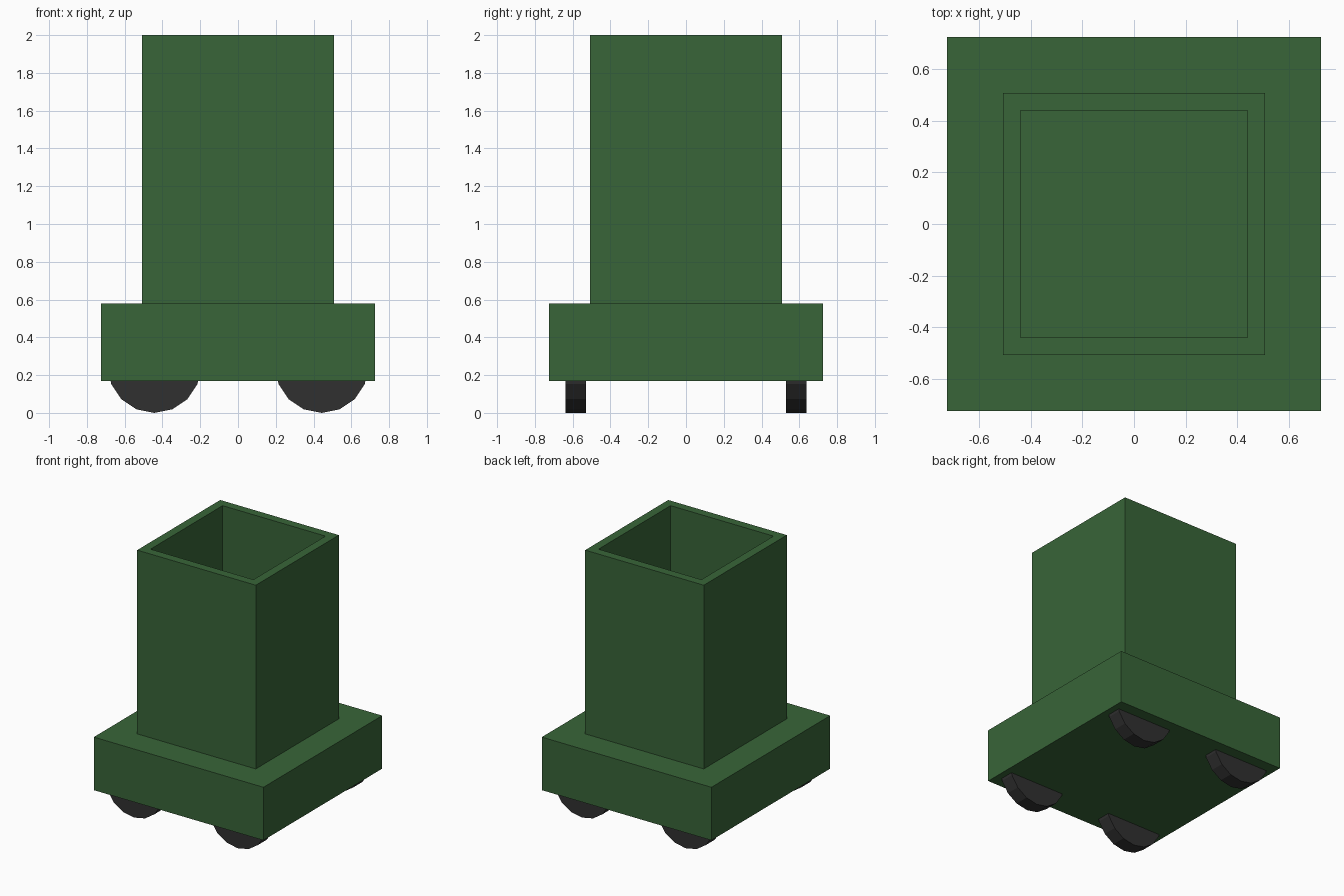
import bpy, bmesh, math
from mathutils import Vector

if "Cube" in bpy.data.objects:
    bpy.data.objects.remove(bpy.data.objects["Cube"])


def material(name, color):
    m = bpy.data.materials.new(name)
    m.diffuse_color = color
    m.use_nodes = True
    m.node_tree.nodes["Principled BSDF"].inputs["Base Color"].default_value = m.diffuse_color
    return m


green = material("green_paint", (0.04, 0.13, 0.04, 1))
black = material("dark_rubber", (0.03, 0.03, 0.03, 1))


def finish(bm, name, mat):
    bmesh.ops.recalc_face_normals(bm, faces=bm.faces)
    mesh = bpy.data.meshes.new(name)
    bm.to_mesh(mesh)
    bm.free()
    mesh.materials.append(mat)
    ob = bpy.data.objects.new(name, mesh)
    bpy.context.collection.objects.link(ob)
    return ob


# Body: one closed skin of square rings (half width, height):
# base underside, base top, tower foot, tower rim, cavity rim, cavity floor
rings = [(0.725, 0.17), (0.725, 0.58), (0.507, 0.58),
         (0.507, 2.0), (0.44, 2.0), (0.44, 0.60)]
corners = [(-1, -1), (1, -1), (1, 1), (-1, 1)]
bm = bmesh.new()
loops = [[bm.verts.new((x * h, y * h, z)) for x, y in corners] for h, z in rings]
for a, b in zip(loops, loops[1:]):
    for i in range(4):
        j = (i + 1) % 4
        bm.faces.new((a[i], a[j], b[j], b[i]))
bm.faces.new(loops[0])
bm.faces.new(loops[-1])
finish(bm, "cart_body", green)

# Wheels: 16-sided discs partly sunk into the base
SIDES, RADIUS, WIDTH = 16, 0.247, 0.107
for end, sx in (("left", -1), ("right", 1)):
    for side, sy in (("front", -1), ("back", 1)):
        bm = bmesh.new()
        disc = [bm.verts.new((RADIUS * math.cos(2 * math.pi * i / SIDES), -WIDTH / 2,
                              RADIUS * math.sin(2 * math.pi * i / SIDES)))
                for i in range(SIDES)]
        cap = bm.faces.new(disc)
        grown = bmesh.ops.extrude_face_region(bm, geom=[cap], use_keep_orig=True)
        moved = [g for g in grown["geom"] if isinstance(g, bmesh.types.BMVert)]
        bmesh.ops.translate(bm, verts=moved, vec=Vector((0, WIDTH, 0)))
        wheel = finish(bm, f"{side}_{end}_wheel", black)
        wheel.location = (sx * 0.443, sy * 0.584, RADIUS)
